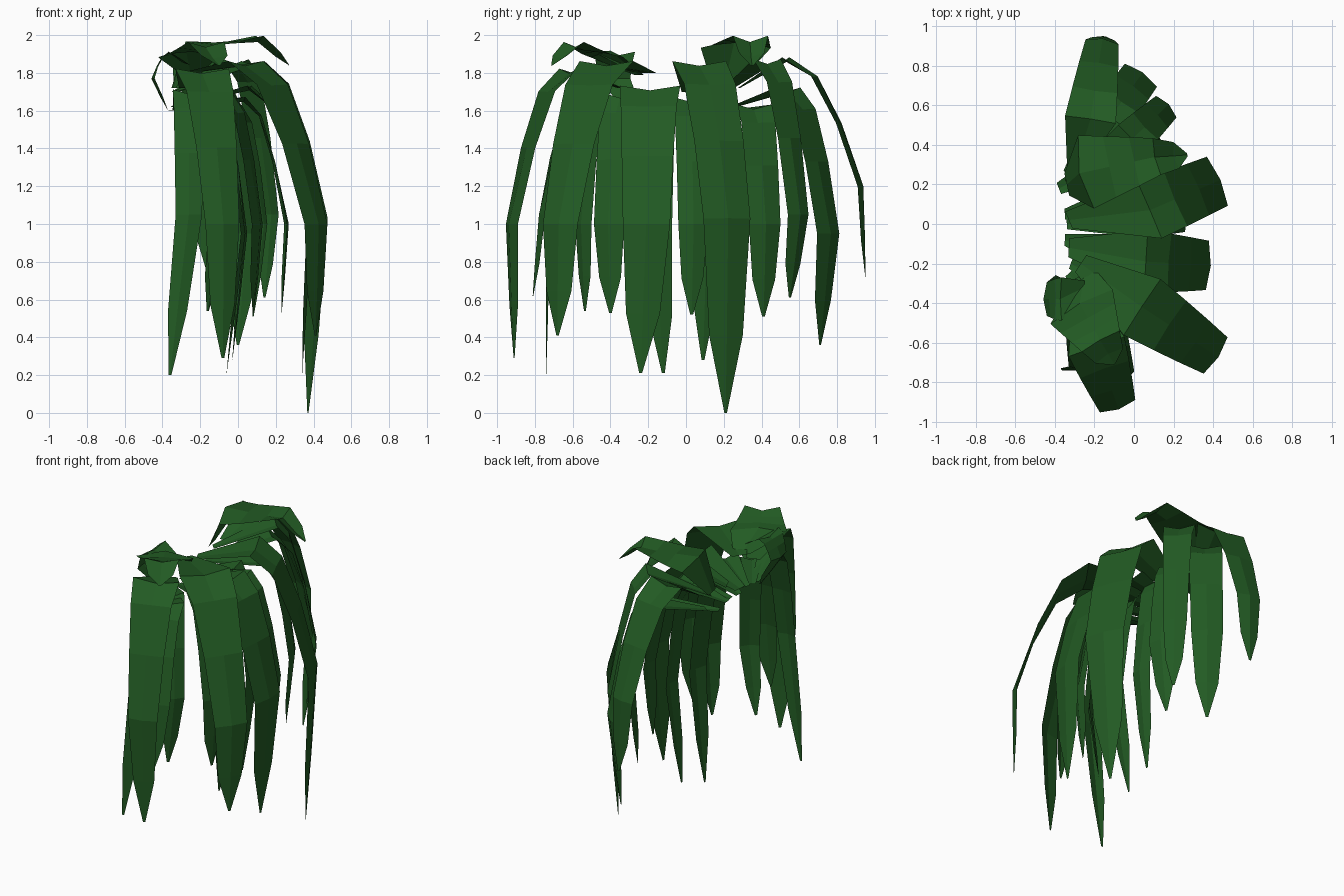
import bpy
import math
from mathutils import Vector

old_cube = bpy.data.objects.get("Cube")
if old_cube:
    bpy.data.objects.remove(old_cube, do_unlink=True)

# Single leaf colour
green = bpy.data.materials.new("leaf_green")
green.use_nodes = True
leaf_colour = (0.016, 0.104, 0.017, 1)
green.diffuse_color = leaf_colour
shader = green.node_tree.nodes["Principled BSDF"]
shader.inputs["Base Color"].default_value = leaf_colour
shader.inputs["Roughness"].default_value = 0.9

# Fold along the midrib: a channel at the crest turning into a ridge lower down
FOLDS = (0, -1, -.3, .3, .7, .5, 0)


def bend(crest, low, t):
    """Point on the drooping shoulder between the crest and the widest reach."""
    angle = t * math.pi / 2
    across = t + (math.sin(angle) - t) * 0.2
    down = 1 - math.cos(angle)
    point = crest.lerp(low, across)
    point.z = crest.z + (low.z - crest.z) * down
    return point


def leaf(name, base, crest, low, tip, crest_width, low_width, fold=0.025):
    """Folded strip that rises from a narrow stem, droops and ends in a point."""
    base, crest, low, tip = (Vector(p) for p in (base, crest, low, tip))
    heading = low - crest
    heading.z = 0
    side = heading.normalized().cross(Vector((0, 0, 1)))

    # Centre line and width of every section
    path = [base, crest]
    widths = [crest_width * 0.3, crest_width]
    for t in (1 / 3, 2 / 3):
        path.append(bend(crest, low, t))
        widths.append(crest_width + (low_width - crest_width) * t)
    path += [low, low.lerp(tip, 0.6), tip]
    widths += [low_width, low_width * 0.72, 0.015]

    # Three points across each section, the middle one moved by the fold
    verts, faces = [], []
    last = len(path) - 1
    for i, (centre, width) in enumerate(zip(path, widths)):
        tangent = path[min(i + 1, last)] - path[max(i - 1, 0)]
        lift = side.cross(tangent).normalized() * fold * FOLDS[i] / 2
        half = side * width / 2
        verts += [centre - half - lift, centre + lift, centre + half - lift]
    for i in range(last):
        for j in range(2):
            a = i * 3 + j
            faces.append((a, a + 1, a + 4, a + 3))

    mesh = bpy.data.meshes.new(name)
    mesh.from_pydata(verts, [], faces)
    mesh.materials.append(green)
    obj = bpy.data.objects.new(name, mesh)
    bpy.context.collection.objects.link(obj)
    return obj


# Large outer leaves
leaf("front_leaf", (-.27, -.35, 1.72), (-.19, -.62, 1.81), (-.08, -.93, 1), (-.08, -.91, .29), .3, .19)
leaf("front_left_leaf", (-.27, -.2, 1.8), (.04, -.42, 1.85), (.42, -.67, 1), (.41, -.68, .41), .34, .22)
leaf("left_leaf", (-.33, -.12, 1.62), (.06, -.19, 1.72), (.38, -.21, 1), (.34, -.24, .21), .32, .25)
leaf("left_long_leaf", (-.33, .02, 1.7), (.08, .07, 1.85), (.43, .22, 1.03), (.37, .21, 0), .31, .27)
leaf("back_left_leaf", (-.33, .25, 1.62), (-.12, .54, 1.71), (.04, .76, .95), (0, .71, .36), .22, .2)
leaf("back_leaf", (-.3, .28, 1.72), (-.22, .53, 1.87), (-.16, .93, 1.2), (-.15, .95, .72), .26, .17)

# Smaller inner leaves
leaf("front_right_leaf", (-.32, -.3, 1.6), (-.26, -.55, 1.7), (-.26, -.73, 1.05), (-.36, -.74, .2), .17, .14)
leaf("front_inner_leaf", (-.3, -.3, 1.6), (-.12, -.55, 1.66), (-.07, -.77, 1.05), (-.08, -.81, .62), .17, .15)
leaf("front_small_leaf", (-.33, -.25, 1.6), (-.18, -.46, 1.66), (-.1, -.55, 1), (-.16, -.535, .54), .15, .13)
leaf("left_small_leaf", (-.32, -.2, 1.6), (-.06, -.35, 1.68), (.11, -.41, 1), (.08, -.4, .53), .18, .17)
leaf("middle_inner_leaf", (-.35, -.08, 1.6), (-.12, -.15, 1.64), (.03, -.16, .95), (-.06, -.12, .21), .2, .17)
leaf("middle_back_leaf", (-.35, .05, 1.6), (-.1, .1, 1.66), (.04, .11, .95), (-.03, .09, .28), .18, .15)
leaf("middle_left_leaf", (-.34, 0, 1.6), (.03, .02, 1.66), (.26, .04, 1), (.23, .03, .52), .18, .16)
leaf("back_inner_leaf", (-.38, .18, 1.6), (-.02, .36, 1.62), (.13, .42, 1), (.08, .41, .51), .2, .18)
leaf("back_small_leaf", (-.33, .2, 1.7), (-.01, .43, 1.86), (.17, .6, 1.05), (.14, .55, .61), .2, .15)

# Short leaves on the crown
leaf("crown_back_leaf", (-.34, .2, 1.72), (-.26, .26, 1.95), (.11, .34, 1.98), (.27, .35, 1.84), .38, .19, -.05)
leaf("crown_front_leaf", (-.25, -.25, 1.79), (-.27, -.41, 1.9), (-.17, -.59, 1.95), (-.1, -.71, 1.84), .36, .22, -.04)
leaf("crown_right_leaf", (-.25, -.32, 1.84), (-.37, -.38, 1.9), (-.45, -.38, 1.77), (-.37, -.28, 1.6), .22, .17)
